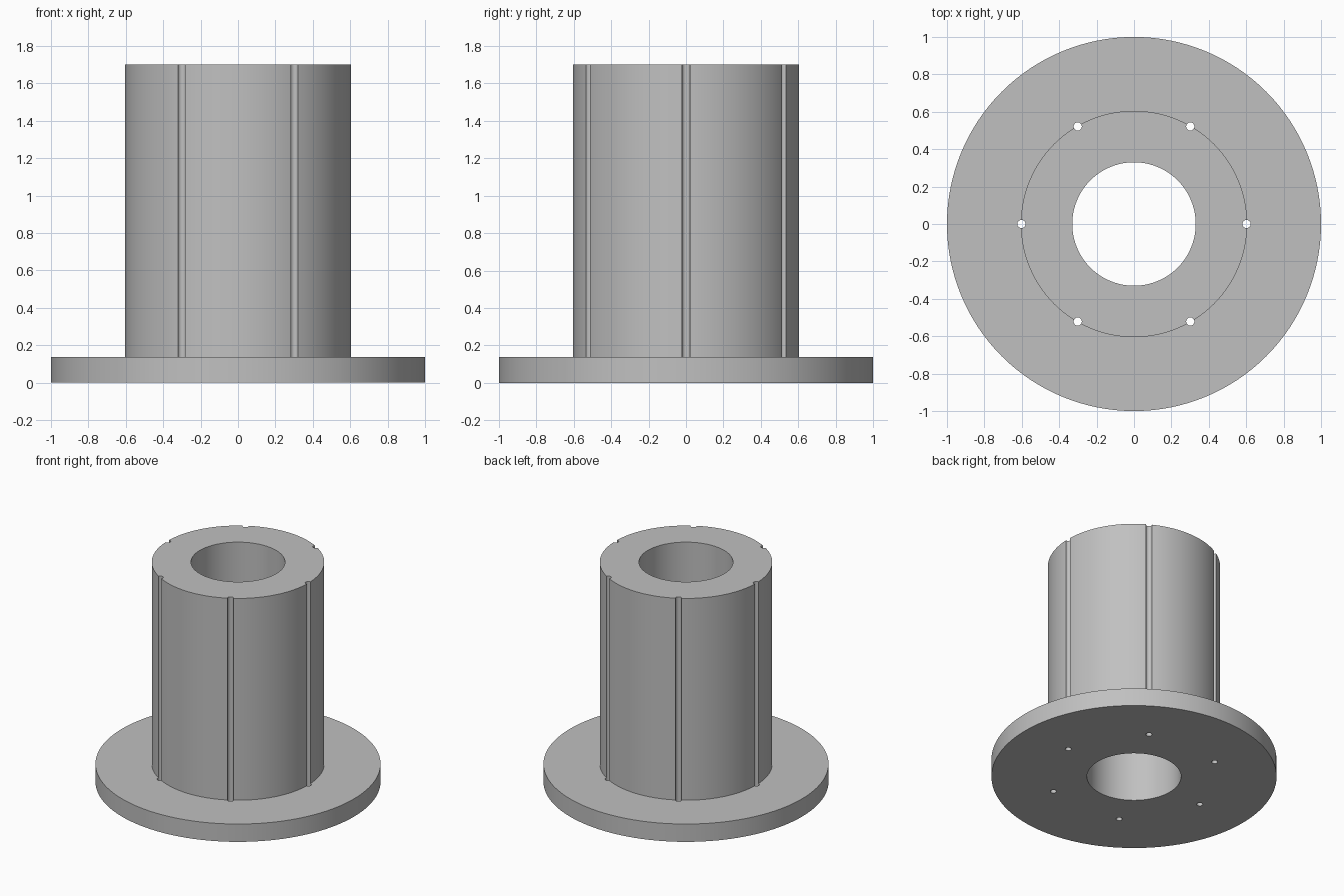
import bpy, bmesh
from math import radians, tau, cos, sin
from mathutils import Matrix, Vector

cube = bpy.data.objects.get("Cube")
if cube:
    bpy.data.objects.remove(cube, do_unlink=True)

FLANGE_R, BARREL_R, BORE_R = 1.0, 0.605, 0.33
FLANGE_TOP, TOP = 0.138, 1.70
HOLE_R, HOLE_COUNT, PITCH_R = 0.022, 6, 0.602

grey = bpy.data.materials.new("plain grey")
grey.use_nodes = True
colour = (0.53, 0.53, 0.53, 1)
grey.diffuse_color = colour
grey.node_tree.nodes["Principled BSDF"].inputs["Base Color"].default_value = colour


def make_object(name, bm):
    bmesh.ops.recalc_face_normals(bm, faces=bm.faces)
    mesh = bpy.data.meshes.new(name)
    bm.to_mesh(mesh)
    bm.free()
    mesh.materials.append(grey)
    obj = bpy.data.objects.new(name, mesh)
    bpy.context.collection.objects.link(obj)
    return obj


# Flanged sleeve: a closed section turned around the z axis
bm = bmesh.new()
section = [(BORE_R, 0), (FLANGE_R, 0), (FLANGE_R, FLANGE_TOP),
           (BARREL_R, FLANGE_TOP), (BARREL_R, TOP), (BORE_R, TOP)]
verts = [bm.verts.new((r, 0, z)) for r, z in section]
edges = [bm.edges.new((a, b)) for a, b in zip(verts, verts[1:] + verts[:1])]
bmesh.ops.spin(bm, geom=verts + edges, cent=(0, 0, 0), axis=(0, 0, 1),
               angle=tau, steps=128, use_merge=True)
bmesh.ops.remove_doubles(bm, verts=bm.verts, dist=0.0001)
sleeve = make_object("flanged_sleeve", bm)

# Ring of rods that cuts the barrel grooves and the flange holes
bm = bmesh.new()
for i in range(HOLE_COUNT):
    a = tau * i / HOLE_COUNT
    place = Matrix.Translation(Vector((PITCH_R * cos(a), PITCH_R * sin(a), TOP / 2)))
    bmesh.ops.create_cone(bm, cap_ends=True, segments=24, radius1=HOLE_R,
                          radius2=HOLE_R, depth=TOP + 0.2, matrix=place)
cutter = make_object("groove_cutter", bm)
cutter.hide_render = True

cut = sleeve.modifiers.new("grooves", "BOOLEAN")
cut.operation = "DIFFERENCE"
cut.solver = "EXACT"
cut.object = cutter

bpy.ops.object.select_all(action="DESELECT")
sleeve.select_set(True)
bpy.context.view_layer.objects.active = sleeve
bpy.ops.object.modifier_apply(modifier=cut.name)
bpy.data.objects.remove(cutter, do_unlink=True)
bpy.ops.object.shade_smooth_by_angle(angle=radians(30))
